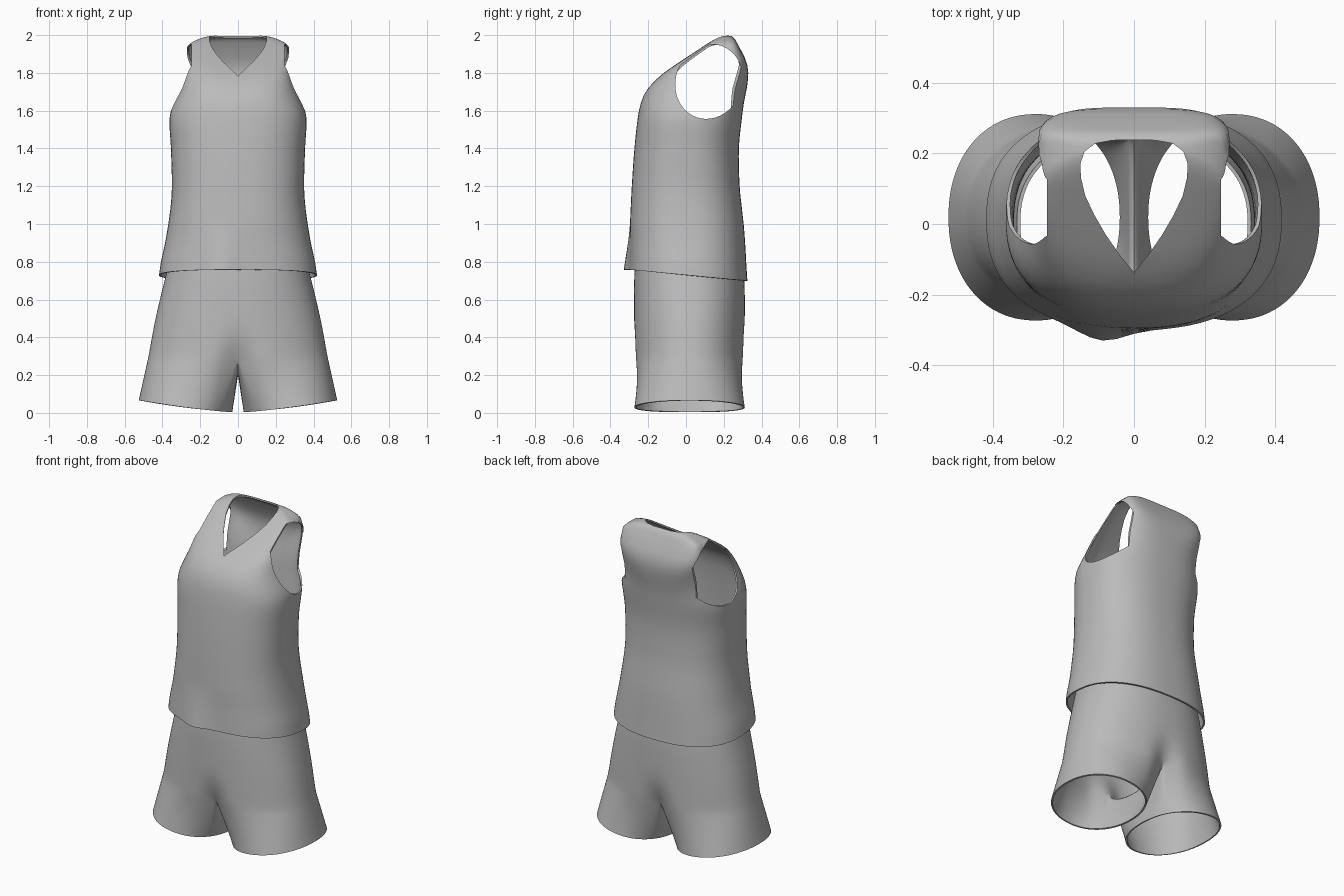
import bpy, bmesh, math
from mathutils import Vector

if "Cube" in bpy.data.objects:
    bpy.data.objects.remove(bpy.data.objects["Cube"])

fabric = bpy.data.materials.new("grey fabric")
fabric.diffuse_color = (0.5, 0.5, 0.5, 1)
fabric.use_nodes = True
fabric.node_tree.nodes["Principled BSDF"].inputs["Base Color"].default_value = fabric.diffuse_color


def lerp_table(table, z):
    """Smooth (Catmull-Rom) lookup of a profile row by height."""
    z = max(table[0][0], min(table[-1][0], z))
    i = max(k for k in range(len(table) - 1) if table[k][0] <= z)
    p0, p1, p2, p3 = (table[max(0, min(len(table) - 1, k))] for k in (i - 1, i, i + 1, i + 2))
    t = (z - p1[0]) / (p2[0] - p1[0])
    out = []
    for j in range(1, len(p1)):
        m1 = (p2[j] - p0[j]) / (p2[0] - p0[0]) * (p2[0] - p1[0])
        m2 = (p3[j] - p1[j]) / (p3[0] - p1[0]) * (p2[0] - p1[0])
        out.append((2*t**3 - 3*t*t + 1) * p1[j] + (t**3 - 2*t*t + t) * m1
                   + (3*t*t - 2*t**3) * p2[j] + (t**3 - t*t) * m2)
    return out


def spow(v, e):
    return math.copysign(abs(v) ** e, v)


def oval(a, w, yf, yb, n):
    """Point on a rounded oval; a = 0 is the +x side, 90 degrees the back."""
    return (w * spow(math.cos(a), 2 / n),
            (yf + yb) / 2 + (yb - yf) / 2 * spow(math.sin(a), 2 / n))


def make(name, bm):
    bmesh.ops.recalc_face_normals(bm, faces=bm.faces)
    me = bpy.data.meshes.new(name)
    bm.to_mesh(me)
    bm.free()
    ob = bpy.data.objects.new(name, me)
    bpy.context.collection.objects.link(ob)
    me.materials.append(fabric)
    return ob


def loft(bm, rings, closed=True):
    rows = [[bm.verts.new(p) for p in r] for r in rings]
    for a, b in zip(rows, rows[1:]):
        n = len(a)
        for i in range(n if closed else n - 1):
            j = (i + 1) % n
            bm.faces.new((a[i], a[j], b[j], b[i]))
    return rows


def finish(ob, angle):
    """Apply the modifiers and smooth all but the cloth edges."""
    bpy.ops.object.select_all(action='DESELECT')
    bpy.context.view_layer.objects.active = ob
    ob.select_set(True)
    for m in list(ob.modifiers):
        bpy.ops.object.modifier_apply(modifier=m.name)
    bpy.ops.object.shade_smooth_by_angle(angle=math.radians(angle))


# Tank top: height, half width, front y, back y, squareness
SHIRT = [(0.73, .418, -.300, .325, 2.4), (0.80, .408, -.298, .320, 2.4),
         (0.90, .386, -.296, .314, 2.4), (1.00, .369, -.296, .306, 2.4),
         (1.10, .356, -.292, .294, 2.4), (1.20, .350, -.287, .284, 2.4),
         (1.40, .355, -.273, .280, 2.4), (1.57, .362, -.254, .297, 2.5),
         (1.65, .336, -.236, .308, 2.6), (1.72, .306, -.200, .322, 2.9),
         (1.80, .286, -.118, .330, 3.8), (1.85, .280, -.046, .322, 4.8),
         (1.90, .274, .030, .303, 5.5), (1.95, .262, .105, .275, 5.5),
         (1.98, .205, .153, .258, 4.5), (1.995, .15, .182, .24, 3), (2.0, .08, .20, .225, 2)]
N = 80
heights = [.73, .74, .765, .80] + [.80 + .04 * i for i in range(1, 28)] + [1.94, 1.96, 1.975, 1.985, 1.995, 2.0]
rings = []
for z in heights:
    w, yf, yb, n = lerp_table(SHIRT, z)
    ring = []
    low = max(0, (1.0 - z) / .27)
    for i in range(N):
        x, y = oval(2 * math.pi * i / N, w, yf, yb, n)
        # hem dips to the back, and a soft fold pushes out at the front
        drop = -.095 * y * max(0, (1.1 - z) / .37)
        if y < 0:
            y -= .033 * low * math.exp(-((x + .09) / .085) ** 2)
        ring.append((x, y, z + drop))
    rings.append(ring)
bm = bmesh.new()
rows = loft(bm, rings)
bm.faces.new(rows[-1])
shirt = make("tank_top", bm)
sol = shirt.modifiers.new("cloth", 'SOLIDIFY')
sol.thickness, sol.offset = .01, -1


def cutter(name, loop, axis):
    bm = bmesh.new()
    rows = loft(bm, [loop, [tuple(Vector(p) + Vector(axis)) for p in loop]])
    bm.faces.new(rows[0])
    bm.faces.new(rows[1])
    ob = make(name, bm)
    ob.hide_render = True
    ob.hide_set(True)
    mod = shirt.modifiers.new(name, 'BOOLEAN')
    mod.operation, mod.object, mod.solver = 'DIFFERENCE', ob, 'EXACT'
    return ob


# Armholes: ovals leaning to the back, cut outside the shoulder straps
tilt = math.radians(-20)
cutters = []
for side, name in ((1, "left_armhole_cutter"), (-1, "right_armhole_cutter")):
    loop = []
    for i in range(48):
        a = 2 * math.pi * i / 48
        u, v = .176 * math.cos(a), .200 * math.sin(a)
        loop.append((side * .247, .122 + u * math.cos(tilt) - v * math.sin(tilt),
                     1.754 + u * math.sin(tilt) + v * math.cos(tilt)))
    cutters.append(cutter(name, loop, (side * .5, 0, 0)))

# V neckline
half = [(.04, -.088), (.08, -.03), (.112, .025), (.138, .08), (.150, .13),
        (.152, .17), (.140, .205), (.11, .228), (.06, .237)]
neck = [(0, -.137)] + half + [(0, .238)] + [(-x, y) for x, y in reversed(half)]
cutters.append(cutter("neck_cutter", [(x, y, 1.68) for x, y in neck], (0, 0, .5)))
finish(shirt, 40)
for c in cutters:
    bpy.data.objects.remove(c)

# Shorts: one half, mirrored. Height, half width, front y, back y, squareness
SEAT = .30
HIPS = [(SEAT, .474, -.276, .312, 2.25), (.5, .437, -.276, .312, 2.25), (.73, .382, -.274, .308, 2.25),
        (.88, .346, -.262, .285, 2.3), (1.0, .332, -.258, .262, 2.3)]
M, K = 36, 14                                    # outer and inner arc segments
SPLIT = math.radians(140)


def hip_arc(z):
    w, yf, yb, n = lerp_table(HIPS, z)
    pts = []
    for i in range(M + 1):
        x, y = oval(math.pi * (i / M - .5), w, yf, yb, n)
        x = 0 if i in (0, M) else x
        # shallow dip along the centre seam towards the crotch
        dip = .05 * max(0, (.5 - z) / .2) ** 2 * math.exp(-(x / .07) ** 2)
        pts.append(Vector((x, y + (dip if y < 0 else -dip), z)))
    return pts


bm = bmesh.new()
loft(bm, [hip_arc(z) for z in (1.0, .94, .88, .8, .73, .66, .58, .5, .43, .36, SEAT)], closed=False)
base = hip_arc(SEAT)
yf, yb = base[0].y, base[-1].y
# crotch seam from back to front
seam = []
for k in range(1, K):
    a = math.pi * k / K
    seam.append(Vector((0, (yf + yb) / 2 + (yb - yf) / 2 * math.cos(a), SEAT - .10 * math.sin(a) ** .9)))
upper = base + seam
hem = []
for i in range(M + K):
    a = -SPLIT + 2 * SPLIT * i / M if i <= M else SPLIT + (2 * math.pi - 2 * SPLIT) * (i - M) / K
    x, y = oval(a, .248, -.274, .312, 2.15)
    x += .278
    hem.append(Vector((x, y, .004 + .062 * max(0, (x - .03) / .49) ** 1.3)))
rings = []
for t in (0, .12, .25, .4, .55, .7, .82, .92, 1):
    rings.append([p.lerp(q, t) for p, q in zip(upper, hem)])
loft(bm, rings)
bmesh.ops.remove_doubles(bm, verts=bm.verts, dist=.0005)
shorts = make("shorts", bm)
mir = shorts.modifiers.new("mirror", 'MIRROR')
mir.use_clip, mir.merge_threshold = True, .001
sub = shorts.modifiers.new("soften", 'SUBSURF')
sub.levels = sub.render_levels = 1
sol = shorts.modifiers.new("cloth", 'SOLIDIFY')
sol.thickness, sol.offset = .01, -1
finish(shorts, 50)
